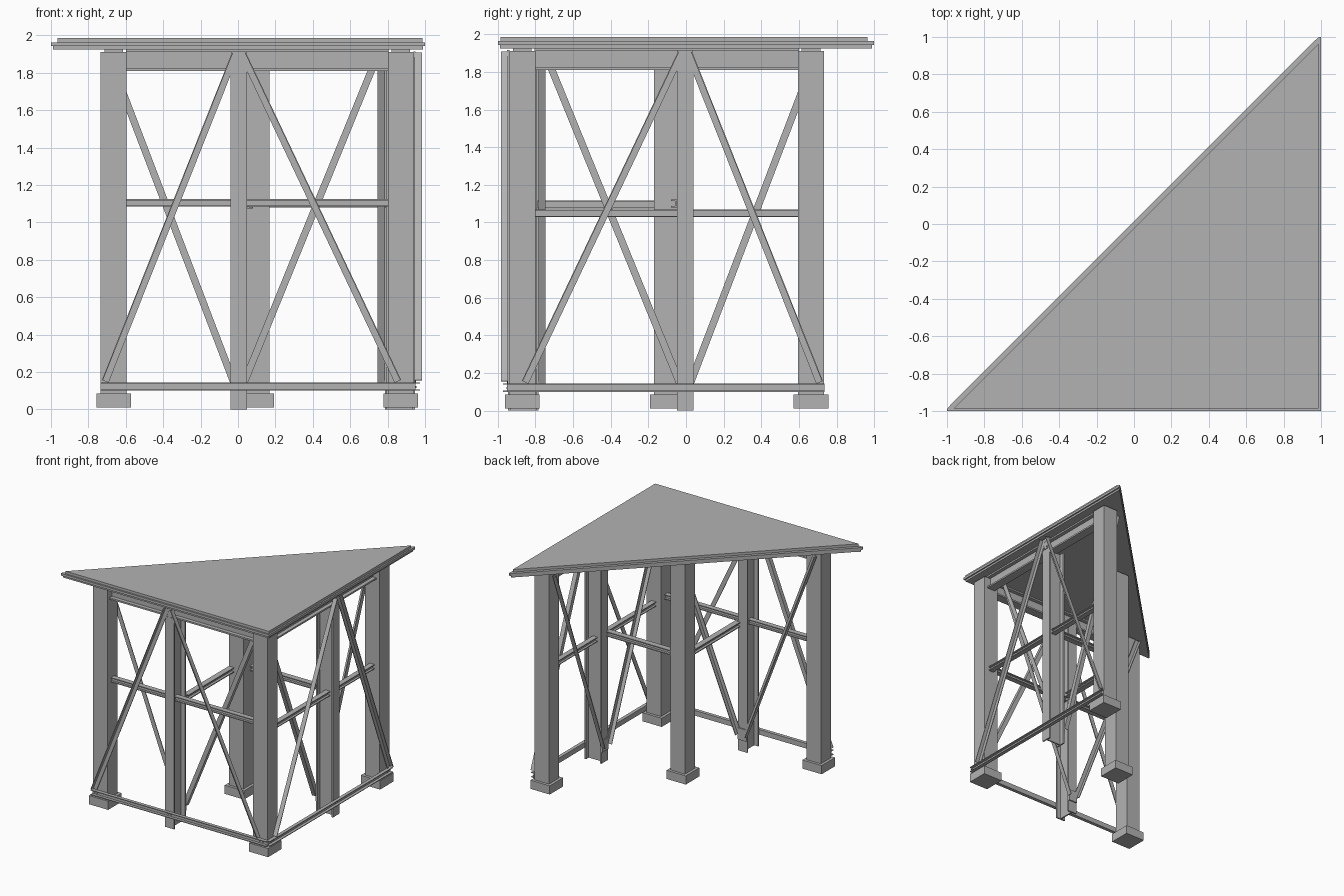
import bpy, bmesh
from mathutils import Vector

cube = bpy.data.objects.get("Cube")
if cube:
    bpy.data.objects.remove(cube, do_unlink=True)

grey = bpy.data.materials.new("steel grey")
grey.use_nodes = True
colour = (0.45, 0.45, 0.45, 1)
grey.diffuse_color = colour
grey.node_tree.nodes["Principled BSDF"].inputs["Base Color"].default_value = colour


def finish(name, bm, mirrored=False):
    # the side wall is the front wall reflected across the diagonal
    if mirrored:
        for v in bm.verts:
            v.co = Vector((-v.co.y, -v.co.x, v.co.z))
    bmesh.ops.recalc_face_normals(bm, faces=bm.faces)
    mesh = bpy.data.meshes.new(name)
    bm.to_mesh(mesh)
    bm.free()
    mesh.materials.append(grey)
    ob = bpy.data.objects.new(name, mesh)
    bpy.context.collection.objects.link(ob)
    return ob


def bar(name, profile, start, end, facing, mirrored=False):
    # sweep a profile (across, facing) from start to end
    start, end = Vector(start), Vector(end)
    d = (end - start).normalized()
    v = Vector(facing)
    v = (v - d * v.dot(d)).normalized()
    u = v.cross(d)
    bm = bmesh.new()
    rings = [[bm.verts.new(c + u * a + v * b) for a, b in profile] for c in (start, end)]
    n = len(profile)
    for ring in rings:
        bm.faces.new(ring)
    for i in range(n):
        j = (i + 1) % n
        bm.faces.new((rings[0][i], rings[0][j], rings[1][j], rings[1][i]))
    return finish(name, bm, mirrored)


def rect(w, d):
    return [(-w / 2, -d / 2), (w / 2, -d / 2), (w / 2, d / 2), (-w / 2, d / 2)]


def h_section(w, d, t):
    a, b, c = w / 2, d / 2, d / 2 - t
    half = [(-a, -b), (a, -b), (a, -c), (t / 2, -c), (t / 2, c), (a, c)]
    return half + [(-x, -y) for x, y in half]


def angle(leg, t, flip=1):
    return [(flip * (x - leg / 2), y) for x, y in
            ((0, 0), (leg, 0), (leg, t), (t, t), (t, leg), (0, leg))]


def channel(h, d, t):
    a = h / 2
    return [(-a, 0), (a, 0), (a, d), (a - t, d), (a - t, t), (t - a, t), (t - a, d), (-a, d)]


def slab(name, points, z0, z1):
    bar(name, points, (0, 0, z0), (0, 0, z1), (0, 1, 0))


def bolt(name, x, y, z, mirrored):
    hexagon = [(0.007, 0), (0.0035, 0.006), (-0.0035, 0.006),
               (-0.007, 0), (-0.0035, -0.006), (0.0035, -0.006)]
    bar(name, hexagon, (x, y, z), (x, y - 0.008, z), (0, 0, 1), mirrored)


# square posts on footings, with cap plates
WALL, END, INNER = 0.87, -0.665, 0.10
posts = {"front_end": (END, -WALL), "corner": (WALL, -WALL),
         "side_end": (WALL, -END), "inner": (INNER, -INNER)}
for name, (x, y) in posts.items():
    bar(name + "_footing", rect(0.185, 0.185), (x, y, 0.01), (x, y, 0.085), (0, 1, 0))
    bar(name + "_post", rect(0.138, 0.138), (x, y, 0.085), (x, y, 1.91), (0, 1, 0))
    bar(name + "_cap", rect(0.1, 0.1), (x, y, 1.91), (x, y, 1.93), (0, 1, 0))

# each wall: the front one, then its mirrored twin on the side
for wall, flip, girt_z, tie_z in (("front", False, 1.105, 1.095), ("side", True, 1.048, 1.1)):
    mid = 0.005
    bar(wall + "_middle_post", h_section(0.088, 0.16, 0.012),
        (mid, -0.865, 0), (mid, -0.865, 1.815), (0, -1, 0), flip)
    bar(wall + "_top_beam", h_section(0.08, 0.115, 0.014),
        (-0.6, -WALL, 1.868), (0.805, -WALL, 1.868), (0, 0, 1), flip)
    bar(wall + "_girt_far", h_section(0.045, 0.04, 0.007),
        (-0.6, -WALL, girt_z), (mid, -WALL, girt_z), (0, 0, 1), flip)
    bar(wall + "_girt_near", h_section(0.045, 0.04, 0.007),
        (mid, -WALL, girt_z), (0.805, -WALL, girt_z), (0, 0, 1), flip)
    bar(wall + "_base_rail", channel(0.044, 0.03, 0.006),
        (-0.735, -0.942, 0.122), (0.95, -0.942, 0.122), (0, -1, 0), flip)

    # outer braces fall from the middle post head, inner ones rise from its foot
    braces = (("outer_far", (-0.015, 1.9), (-0.71, 0.15), -1, 1),
              ("outer_near", (0.025, 1.9), (0.855, 0.15), -1, -1),
              ("inner_far", (-0.025, 0.15), (-0.69, 1.89), 1, 1),
              ("inner_near", (0.035, 0.15), (0.745, 1.89), 1, -1))
    for name, (x0, z0), (x1, z1), out, turn in braces:
        y = -0.945 if out < 0 else -0.785
        bar(f"{wall}_{name}_brace", angle(0.038, 0.006, turn),
            (x0, y, z0), (x1, y, z1), (0, out, 0), flip)

    # gusset plates at the brace meeting points
    bar(wall + "_head_gusset", rect(0.08, 0.1), (mid, -0.938, 1.865),
        (mid, -0.95, 1.865), (0, 0, 1), flip)
    bar(wall + "_foot_gusset", rect(0.085, 0.1), (mid, -0.775, 0.15),
        (mid, -0.79, 0.15), (0, 0, 1), flip)

    # bolts on the base rail and head gusset
    for i, x in enumerate((-0.715, -0.69, -0.01, 0.02, 0.87, 0.9)):
        bolt(f"{wall}_rail_bolt_{i}", x, -0.946, 0.12, flip)
    for i, x in enumerate((-0.015, 0.025)):
        bolt(f"{wall}_head_bolt_{i}", x, -0.949, 1.83, flip)

    # tie beam from the inner post to this wall's middle post
    bar(wall + "_tie_beam", h_section(0.05, 0.042, 0.008),
        (0.055, -0.165, tie_z), (0.055, -0.79, tie_z), (0, 0, 1), flip)

# triangular roof in stepped layers
# across runs along +x when the facing vector is +y
def triangle(inset, diagonal):
    s = 1 - inset
    return [(-s, -s), (s, -s), (s, s), (s - 0.01, s),
            (s - 0.025 - diagonal, s - 0.025), (0.025 - s, diagonal - s + 0.025),
            (-s, 0.01 - s)]


slab("roof_soffit", triangle(0.012, 0.004), 1.925, 1.942)
slab("roof_edge", triangle(0, 0.015), 1.942, 1.963)
s = 0.987
slab("roof_deck", [(0.022 - s, -s), (s, -s), (s, s - 0.022)], 1.963, 1.985)
